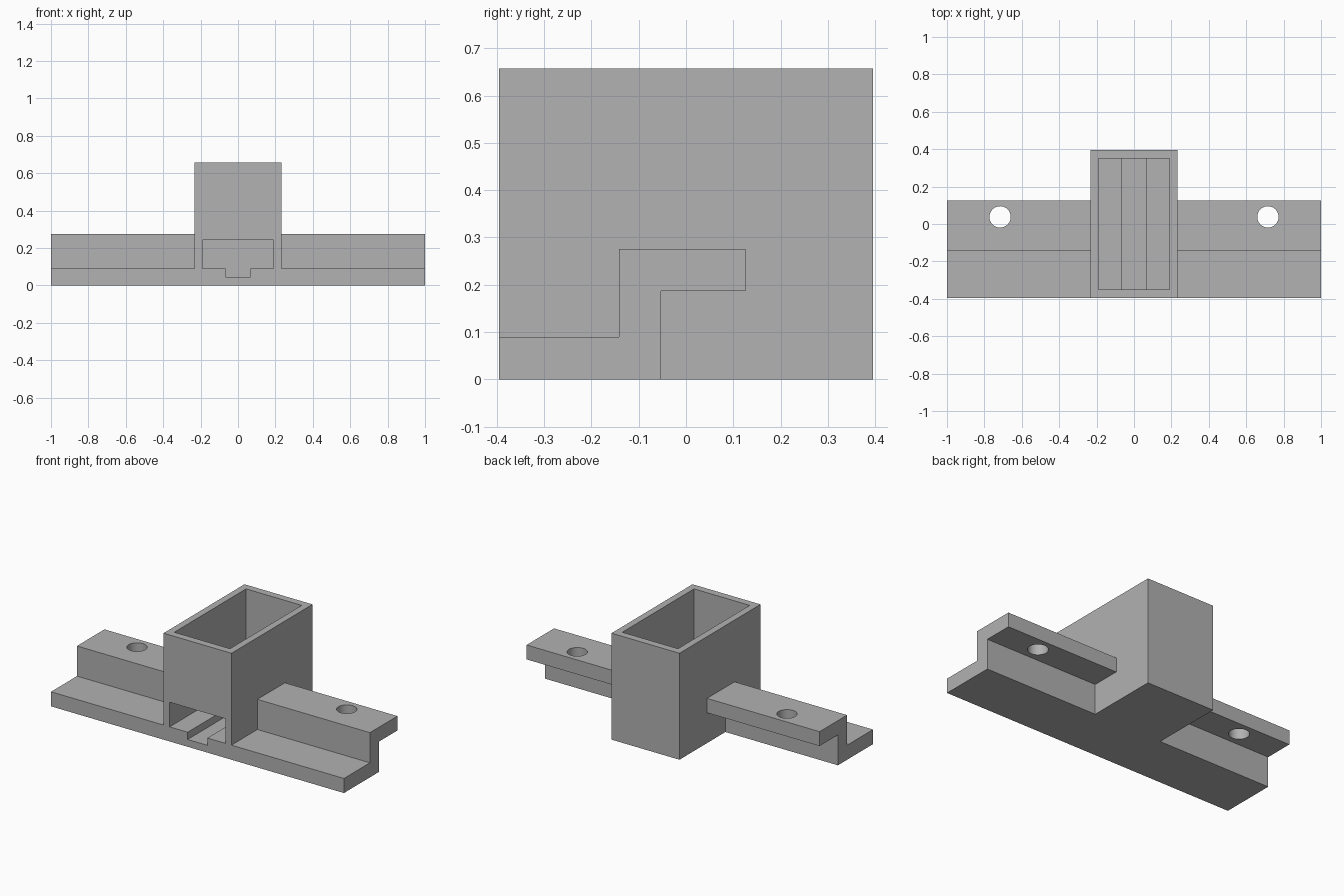
import bpy
import bmesh
from mathutils import Matrix, Vector

cube = bpy.data.objects.get("Cube")
if cube:
    bpy.data.objects.remove(cube, do_unlink=True)

grey = bpy.data.materials.new("plain grey")
grey.use_nodes = True
colour = (0.445, 0.445, 0.445, 1)
grey.diffuse_color = colour
grey.node_tree.nodes["Principled BSDF"].inputs["Base Color"].default_value = colour


def finish(name, bm):
    bmesh.ops.recalc_face_normals(bm, faces=bm.faces)
    mesh = bpy.data.meshes.new(name)
    bm.to_mesh(mesh)
    bm.free()
    mesh.materials.append(grey)
    obj = bpy.data.objects.new(name, mesh)
    bpy.context.collection.objects.link(obj)
    return obj


def box(name, low, high):
    low, high = Vector(low), Vector(high)
    bm = bmesh.new()
    size = Matrix.Diagonal((*(high - low), 1))
    bmesh.ops.create_cube(bm, size=1, matrix=Matrix.Translation((low + high) / 2) @ size)
    return finish(name, bm)


def cylinder(name, centre, radius, depth):
    bm = bmesh.new()
    bmesh.ops.create_cone(bm, cap_ends=True, segments=48, radius1=radius, radius2=radius,
                          depth=depth, matrix=Matrix.Translation(centre))
    return finish(name, bm)


def combine(target, other, operation):
    bpy.context.view_layer.objects.active = target
    mod = target.modifiers.new(operation.lower(), 'BOOLEAN')
    mod.operation = operation
    mod.solver = 'EXACT'
    mod.object = other
    bpy.ops.object.modifier_apply(modifier=mod.name)
    bpy.data.objects.remove(other, do_unlink=True)


# Stepped mounting rail, extruded along the full width
front, back = -0.395, 0.395
floor = 0.09
profile = [(front, 0), (-0.053, 0), (-0.053, 0.187), (0.126, 0.187),
           (0.126, 0.276), (-0.142, 0.276), (-0.142, floor), (front, floor)]
bm = bmesh.new()
face = bm.faces.new([bm.verts.new((-1, y, z)) for y, z in profile])
extruded = bmesh.ops.extrude_face_region(bm, geom=[face])["geom"]
bmesh.ops.translate(bm, vec=(2, 0, 0),
                    verts=[v for v in extruded if isinstance(v, bmesh.types.BMVert)])
bracket = finish("mounting_bracket", bm)

# Upright rectangular housing
combine(bracket, box("housing", (-0.232, front, 0), (0.232, back, 0.657)), 'UNION')

# Open cavity, front slot and floor groove
combine(bracket, box("cavity", (-0.19, -0.35, floor), (0.19, 0.35, 0.8)), 'DIFFERENCE')
combine(bracket, box("front_slot", (-0.19, -0.5, floor), (0.19, -0.2, 0.242)), 'DIFFERENCE')
combine(bracket, box("groove", (-0.067, -0.5, 0.045), (0.067, 0.35, 0.15)), 'DIFFERENCE')

# Screw holes through both flanges
for side in (-1, 1):
    combine(bracket, cylinder("screw_hole", (side * 0.716, 0.038, 0.23), 0.057, 0.3), 'DIFFERENCE')

# Smooth hole walls, crisp edges elsewhere
bpy.ops.object.select_all(action='DESELECT')
bracket.select_set(True)
bpy.context.view_layer.objects.active = bracket
bpy.ops.object.shade_smooth_by_angle(angle=0.5)
